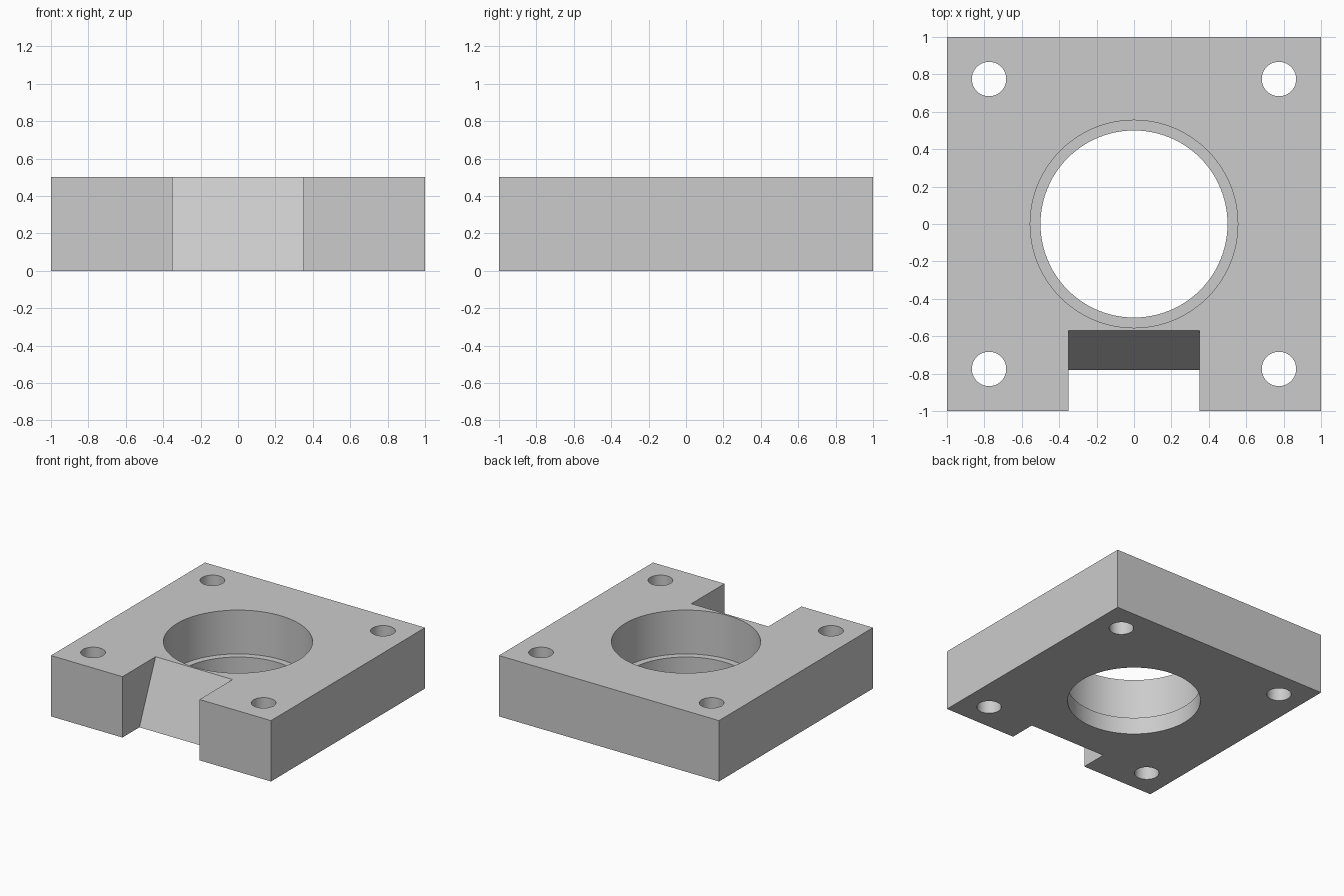
import bpy
import bmesh
import math

default = bpy.data.objects.get("Cube")
if default:
    bpy.data.objects.remove(default, do_unlink=True)

HEIGHT = 0.5
GAP = 0.1  # how far cutters reach past the block

grey = bpy.data.materials.new("light_grey")
grey.use_nodes = True
colour = (0.6, 0.6, 0.6, 1)
grey.diffuse_color = colour
grey.node_tree.nodes["Principled BSDF"].inputs["Base Color"].default_value = colour


def prism(name, outline, direction):
    """Extrude a closed 3D outline along a direction into a solid."""
    bm = bmesh.new()
    face = bm.faces.new([bm.verts.new(p) for p in outline])
    new = bmesh.ops.extrude_face_region(bm, geom=[face])["geom"]
    verts = [v for v in new if isinstance(v, bmesh.types.BMVert)]
    bmesh.ops.translate(bm, verts=verts, vec=direction)
    bmesh.ops.recalc_face_normals(bm, faces=bm.faces)
    mesh = bpy.data.meshes.new(name)
    bm.to_mesh(mesh)
    bm.free()
    mesh.materials.append(grey)
    obj = bpy.data.objects.new(name, mesh)
    bpy.context.collection.objects.link(obj)
    return obj


def cylinder(name, x, y, radius, bottom, sides):
    """Round cutter from the given height up through the top."""
    angles = [math.tau * i / sides for i in range(sides)]
    ring = [(x + radius * math.cos(a), y + radius * math.sin(a), bottom) for a in angles]
    return prism(name, ring, (0, 0, HEIGHT + GAP - bottom))


# Square block
block = prism("mounting_block", [(-1, -1, 0), (1, -1, 0), (1, 1, 0), (-1, 1, 0)], (0, 0, HEIGHT))

# Stepped central bore: narrow through hole and wider seat
cutters = [
    cylinder("bore_cutter", 0, 0, 0.5, -GAP, 96),
    cylinder("seat_cutter", 0, 0, 0.555, 0.14, 96),
]

# Bolt holes in the corners
for x in (-0.775, 0.775):
    for y in (-0.775, 0.775):
        cutters.append(cylinder("bolt_hole_cutter", x, y, 0.092, -GAP, 48))

# Front notch with a sloping back wall
slope = (0.78 - 0.57) / HEIGHT
side = -0.35
notch = [
    (side, -1 - GAP, -GAP),
    (side, -0.78 - slope * GAP, -GAP),
    (side, -0.57 + slope * GAP, HEIGHT + GAP),
    (side, -1 - GAP, HEIGHT + GAP),
]
cutters.append(prism("notch_cutter", notch, (-2 * side, 0, 0)))

# Cut every opening, then discard the cutters
bpy.ops.object.select_all(action="DESELECT")
block.select_set(True)
bpy.context.view_layer.objects.active = block
for cutter in cutters:
    cutter.hide_render = True
    mod = block.modifiers.new("cut", "BOOLEAN")
    mod.operation = "DIFFERENCE"
    mod.solver = "EXACT"
    mod.object = cutter
    bpy.ops.object.modifier_apply(modifier=mod.name)
    bpy.data.objects.remove(cutter, do_unlink=True)

# Smooth bores, crisp edges
bpy.ops.object.shade_smooth_by_angle(angle=math.radians(20))
